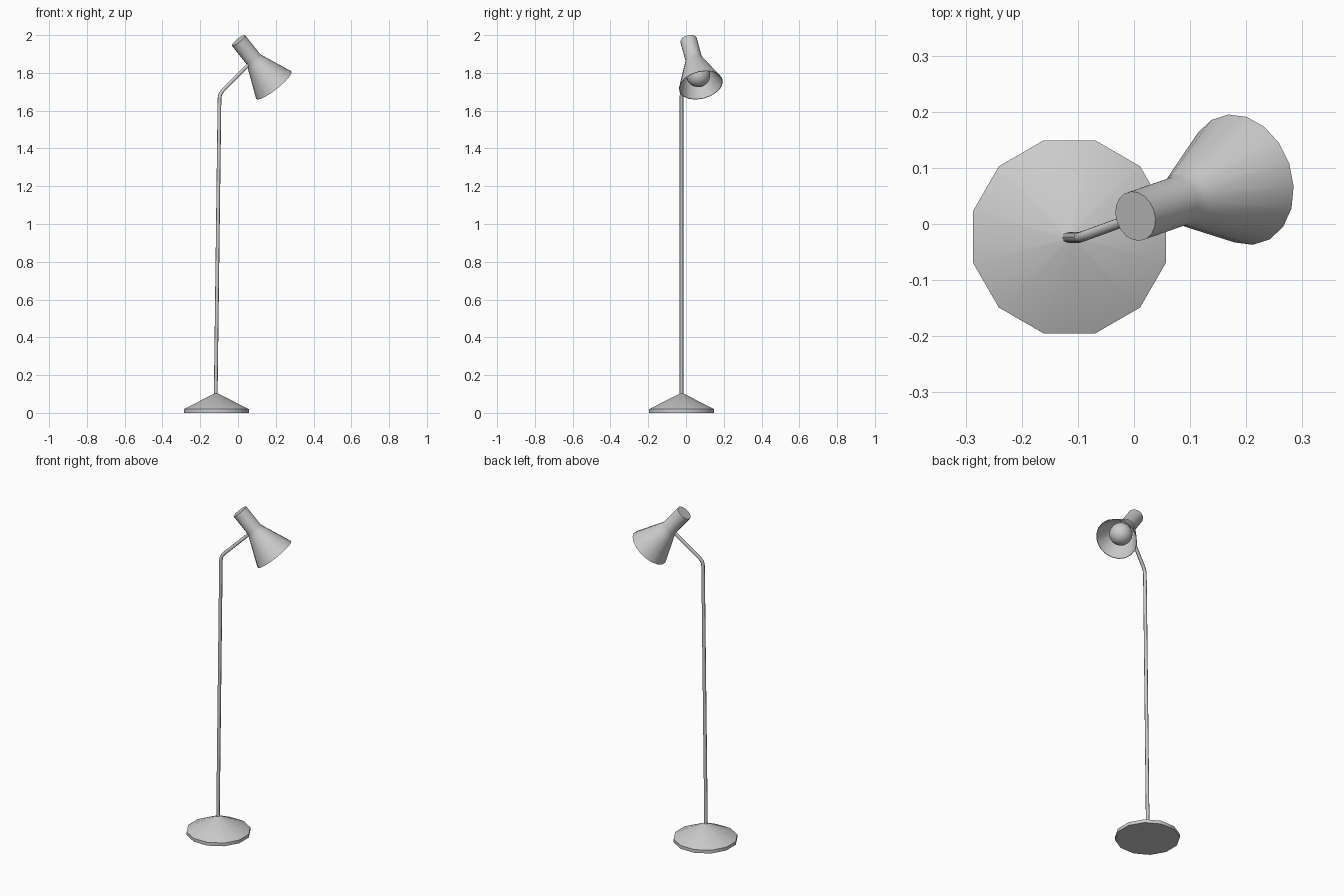
import bpy, math
from mathutils import Vector

if "Cube" in bpy.data.objects:
    bpy.data.objects.remove(bpy.data.objects["Cube"])

CAP = Vector((0.0025, 0.014, 1.972))     # closed end of the lamp head
RIM = Vector((0.190, 0.079, 1.735))      # centre of the open rim
AXIS = (RIM - CAP).normalized()
LEN = (RIM - CAP).length
FOOT = Vector((-0.115, -0.023, 0))


def smooth(obj, angle):
    bpy.ops.object.select_all(action='DESELECT')
    obj.select_set(True)
    bpy.context.view_layer.objects.active = obj
    bpy.ops.object.shade_smooth_by_angle(angle=math.radians(angle))


def lathe(name, profile, sides, origin, axis, phase=0.0):
    """Revolve (radius, distance) points around an axis; radius 0 makes a pole."""
    rot = Vector((0, 0, 1)).rotation_difference(axis)
    verts, faces, rings = [], [], []
    for r, d in profile:
        n = sides if r > 0 else 1
        rings.append([len(verts) + i for i in range(n)])
        for i in range(n):
            a = phase + 2 * math.pi * i / sides
            verts.append(origin + rot @ Vector((r * math.cos(a), r * math.sin(a), d)))
    for a, b in zip(rings, rings[1:]):
        for i in range(sides):
            j = (i + 1) % sides
            if len(a) == 1:
                faces.append((a[0], b[j], b[i]))
            elif len(b) == 1:
                faces.append((a[i], a[j], b[0]))
            else:
                faces.append((a[i], a[j], b[j], b[i]))
    mesh = bpy.data.meshes.new(name)
    mesh.from_pydata(verts, [], faces)
    obj = bpy.data.objects.new(name, mesh)
    bpy.context.collection.objects.link(obj)
    smooth(obj, 35)
    return obj


# Twelve-sided conical foot
lathe("base", [(0, 0), (0.178, 0), (0.178, 0.020), (0.011, 0.102), (0, 0.102)],
      12, FOOT, Vector((0, 0, 1)), math.radians(15))

# Slightly leaning pole with the bent arm, swept as one tube
path = [(-0.118, -0.024, 0.09), (-0.098, -0.024, 1.665), (-0.094, -0.023, 1.687),
        (-0.080, -0.018, 1.707), (0.058, 0.032, 1.846)]
curve = bpy.data.curves.new("pole_and_arm", 'CURVE')
curve.dimensions = '3D'
curve.bevel_depth = 0.0098
curve.bevel_resolution = 2
curve.use_fill_caps = True
spline = curve.splines.new('POLY')
spline.points.add(len(path) - 1)
for p, co in zip(spline.points, path):
    p.co = (*co, 1)
pole = bpy.data.objects.new("pole_and_arm", curve)
bpy.context.collection.objects.link(pole)
bpy.ops.object.select_all(action='DESELECT')
pole.select_set(True)
bpy.context.view_layer.objects.active = pole
bpy.ops.object.convert(target='MESH')
smooth(bpy.context.view_layer.objects.active, 50)

# Lamp head: cylindrical neck flaring into a cone, thin walled and open below
outer = [(0, 0), (0.045, 0), (0.045, 0.125), (0.049, 0.142), (0.057, 0.160), (0.119, LEN)]
inner = [(0.116, LEN), (0.054, 0.162), (0.042, 0.135), (0, 0.135)]
lathe("shade", outer + inner, 18, CAP, AXIS)

# Bulb inside the shade, with a short socket reaching back into the neck
R, C = 0.064, 0.240
bulb = [(0, 0.136), (0.022, 0.136), (0.022, C - 0.060)]
bulb += [(R * math.sin(a), C - R * math.cos(a))
         for a in (math.pi * k / 10 for k in range(2, 10))] + [(0, C + R)]
lathe("bulb", bulb, 18, CAP, AXIS)
